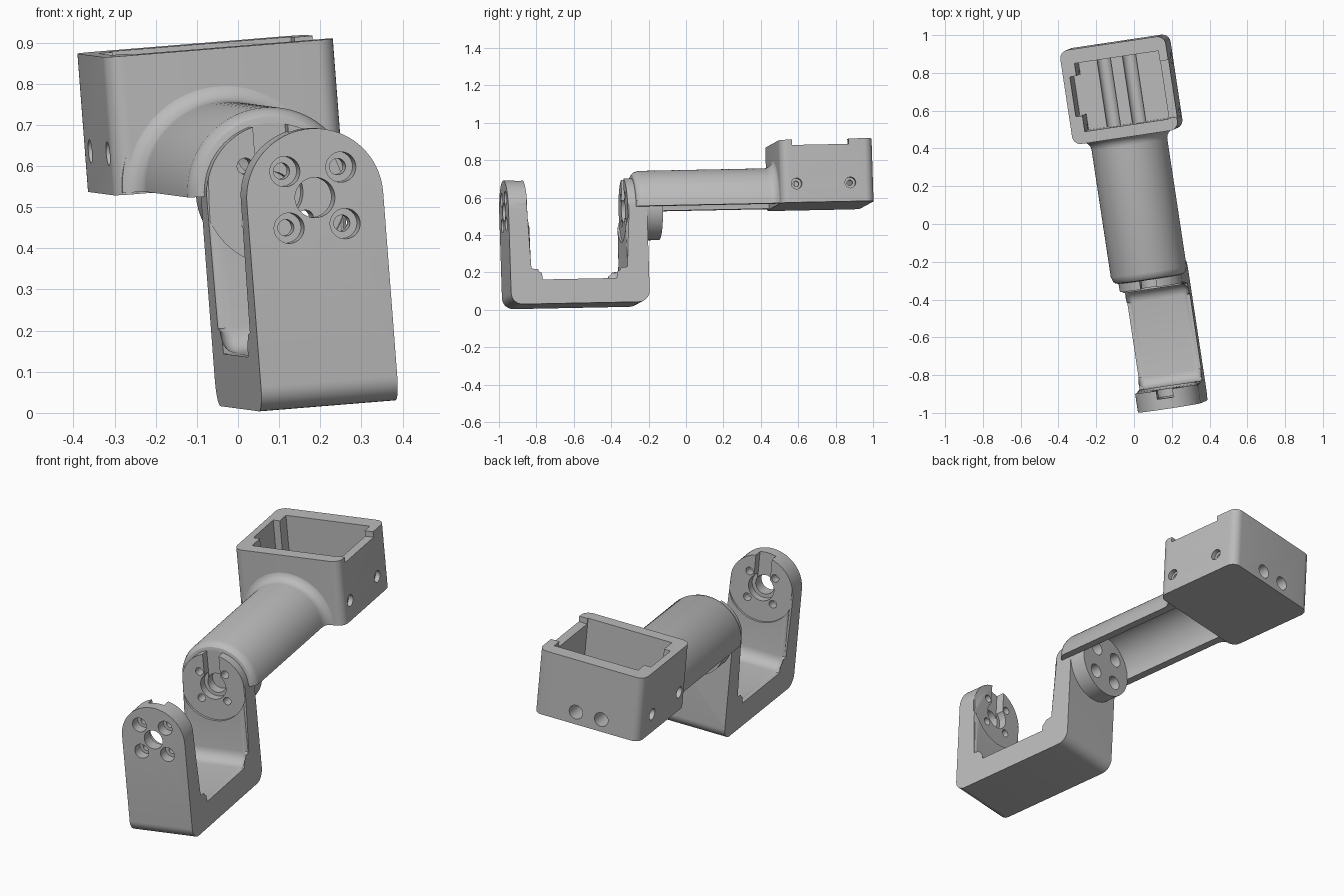
import bpy, bmesh, math
from mathutils import Vector, Euler

if "Cube" in bpy.data.objects:
    bpy.data.objects.remove(bpy.data.objects["Cube"], do_unlink=True)

TILT = Euler([math.radians(a) for a in (1.15, -4.6, 8.5)], 'XYZ').to_matrix().to_4x4()
CX, CZ = 0.083, 0.538          # hinge axis
LEG_R = 0.168

grey = bpy.data.materials.new("plain grey")
grey.use_nodes = True
grey.diffuse_color = (0.5, 0.5, 0.5, 1)
grey.node_tree.nodes["Principled BSDF"].inputs["Base Color"].default_value = (0.5, 0.5, 0.5, 1)


def make(name, bm):
    bmesh.ops.recalc_face_normals(bm, faces=bm.faces)
    mesh = bpy.data.meshes.new(name)
    bm.to_mesh(mesh)
    bm.free()
    mesh.materials.append(grey)
    obj = bpy.data.objects.new(name, mesh)
    bpy.context.collection.objects.link(obj)
    return obj


def rounded(corners, steps=8):
    """Round the right-angled corners (a, b, radius) of an outline."""
    out = []
    for i, (a, b, r) in enumerate(corners):
        p = Vector((a, b))
        if r == 0:
            out.append(p)
            continue
        d1 = (Vector(corners[i - 1][:2]) - p).normalized()
        d2 = (Vector(corners[(i + 1) % len(corners)][:2]) - p).normalized()
        c = p + r * (d1 + d2)
        for k in range(steps + 1):
            t = math.pi / 2 * k / steps
            out.append(c - r * (d2 * math.cos(t) + d1 * math.sin(t)))
    return out


def prism_bm(outline, axis, start, end):
    place = {'X': lambda a, b, h: (h, a, b),
             'Y': lambda a, b, h: (a, h, b),
             'Z': lambda a, b, h: (a, b, h)}[axis]
    bm = bmesh.new()
    low = [bm.verts.new(place(a, b, start)) for a, b in outline]
    high = [bm.verts.new(place(a, b, end)) for a, b in outline]
    bm.faces.new(low)
    bm.faces.new(high)
    for i in range(len(low)):
        bm.faces.new((low[i - 1], low[i], high[i], high[i - 1]))
    return bm


def prism(name, outline, axis, start, end):
    return make(name, prism_bm(outline, axis, start, end))


def rod(name, axis, a, b, r, start, end, sides=32):
    ring = [(a + r * math.cos(2 * math.pi * i / sides),
             b + r * math.sin(2 * math.pi * i / sides)) for i in range(sides)]
    return prism(name, ring, axis, start, end)


def block(name, x0, x1, y0, y1, z0, z1):
    return prism(name, [(x0, y0), (x1, y0), (x1, y1), (x0, y1)], 'Z', z0, z1)


def combine(obj, other, operation='DIFFERENCE'):
    mod = obj.modifiers.new("combine", 'BOOLEAN')
    mod.operation, mod.object, mod.solver = operation, other, 'EXACT'
    bpy.context.view_layer.objects.active = obj
    bpy.ops.object.modifier_apply(modifier=mod.name)
    bpy.data.objects.remove(other, do_unlink=True)


def finish(obj):
    obj.data.transform(TILT)
    bpy.ops.object.select_all(action='DESELECT')
    obj.select_set(True)
    bpy.context.view_layer.objects.active = obj
    bpy.ops.object.shade_smooth_by_angle(angle=math.radians(30))


# U-shaped bracket with softened inner edges
FRONT, FRONT_IN, REAR_IN, REAR = -0.98, -0.866, -0.347, -0.231
BASE, FLOOR, HIGH = 0.029, 0.159, 0.8
side = rounded([(FRONT, HIGH, 0), (FRONT, BASE, 0.06), (REAR, BASE, 0.06), (REAR, HIGH, 0),
                (REAR_IN, HIGH, 0), (REAR_IN, FLOOR, 0.06),
                (FRONT_IN, FLOOR, 0.06), (FRONT_IN, HIGH, 0)])
bm = prism_bm(side, 'X', CX - LEG_R, CX + LEG_R)


def is_inner(v):
    return FRONT_IN - 0.001 < v.co.y < REAR_IN + 0.001 and v.co.z > FLOOR - 0.001


inner = [e for e in bm.edges if all(is_inner(v) for v in e.verts)
         and abs(e.verts[0].co.x - e.verts[1].co.x) < 0.001]
bmesh.ops.bevel(bm, geom=inner, offset=0.035, segments=5, profile=0.5, affect='EDGES')
bracket = make("bracket", bm)

# Round leg tops
arch = [(CX - LEG_R, 0), (CX + LEG_R, 0)]
arch += [(CX + LEG_R * math.cos(math.pi * i / 40), CZ + LEG_R * math.sin(math.pi * i / 40))
         for i in range(41)]
combine(bracket, prism("arch", arch, 'Y', -1.1, 0), 'INTERSECT')

# Boss behind the rear leg
combine(bracket, rod("boss", 'Y', CX, CZ, LEG_R - 0.001, -0.29, -0.145, 64), 'UNION')

# Round recessed pads, cable slots and bearing seats
PAD_F, PAD_R = FRONT_IN - 0.012, REAR_IN + 0.012
combine(bracket, rod("pads", 'Y', CX, CZ, 0.175, PAD_F, PAD_R, 64))
combine(bracket, block("slots", CX - 0.043, CX + 0.043, PAD_F - 0.045, PAD_R + 0.045, CZ, HIGH))
combine(bracket, rod("seats", 'Y', CX, CZ, 0.068, PAD_F - 0.04, PAD_R + 0.04))
combine(bracket, rod("shaft", 'Y', CX, CZ, 0.049, -1.1, PAD_R + 0.09))

# Counterbored screw holes in both legs
for sx in (-0.069, 0.069):
    for sz in (-0.069, 0.069):
        x, z = CX + sx, CZ + sz
        combine(bracket, rod("screw", 'Y', x, z, 0.02, -1.1, 0, 20))
        combine(bracket, rod("front_bore", 'Y', x, z, 0.037, -1.1, -0.925))
        combine(bracket, rod("rear_bore", 'Y', x, z, 0.037, -0.26, 0))
finish(bracket)

# Half-round hollow arm, rounded at the front and flared at the box
rings = [(-0.29, 0.166), (-0.287, 0.182), (-0.275, 0.195), (-0.25, 0.203)]
for k in range(9):
    t = math.pi / 2 * k / 8
    rings.append((0.43 + 0.05 * math.sin(t), 0.203 + 0.05 * (1 - math.cos(t))))
rings += [(0.5, 0.253), (0.5, 0.164), (-0.29, 0.164)]
bm = bmesh.new()
STEPS = 48
loops = []
for i in range(STEPS + 1):
    a = math.pi * i / STEPS
    loops.append([bm.verts.new((CX + r * math.cos(a), y, 0.54 + r * math.sin(a)))
                  for y, r in rings])
for p, q in zip(loops, loops[1:]):
    for j in range(len(rings)):
        bm.faces.new((p[j - 1], p[j], q[j], q[j - 1]))
bm.faces.new(loops[0])
bm.faces.new(loops[-1])
finish(make("arm", bm))

# Open box with rounded upright edges
X0, X1, Y0, Y1, Z0, Z1 = -0.186, 0.38, 0.478, 0.981, 0.535, 0.872
box = prism("motor_box", rounded([(X0, Y0, 0.045), (X1, Y0, 0.045),
                                  (X1, Y1, 0.045), (X0, Y1, 0.045)]), 'Z', Z0, Z1)
combine(box, block("cavity", -0.115, 0.335, 0.54, 0.905, 0.6, 1))
combine(box, block("left_recess", -0.15, 0, 0.625, 0.838, 0.6, 1))
combine(box, block("rim_notch", 0.3, 0.45, 0.545, 0.85, 0.843, 1))

# Cable channels along the floor
for sx in (-0.068, 0.068):
    combine(box, rod("channel", 'Y', CX + 0.005 + sx, 0.599, 0.036, 0.4, 1.1))

# Side screw holes
for y in (0.562, 0.853):
    combine(box, rod("side_screw", 'X', y, 0.636, 0.015, -0.4, 0.5, 20))
    combine(box, rod("right_bore", 'X', y, 0.636, 0.029, X1 - 0.025, 0.5))
    combine(box, rod("left_bore", 'X', y, 0.636, 0.029, -0.4, X0 + 0.025))
finish(box)
